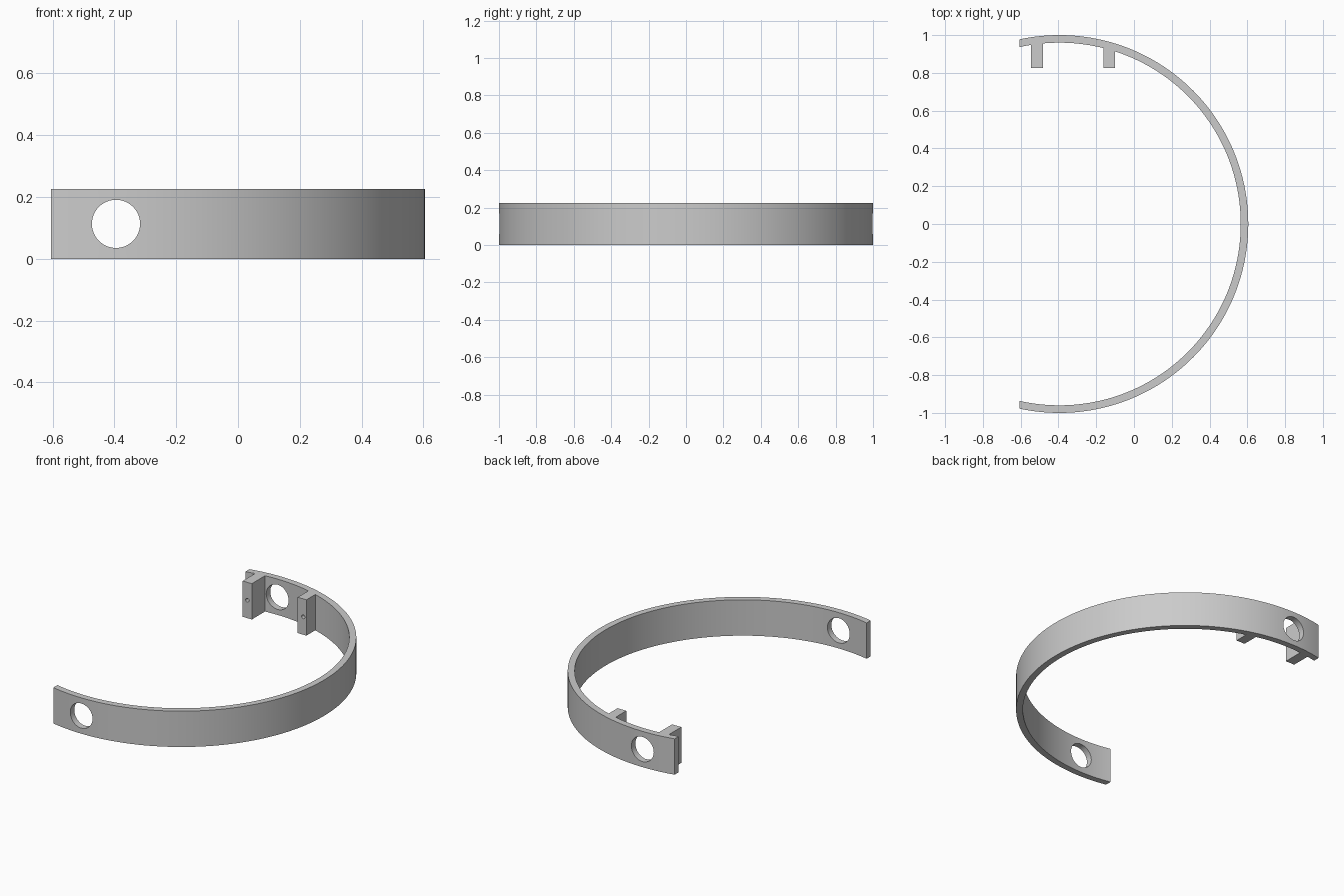
import bpy, bmesh
from math import acos, cos, sin, sqrt, pi, radians

if "Cube" in bpy.data.objects:
    bpy.data.objects.remove(bpy.data.objects["Cube"], do_unlink=True)

CX, R_OUT, R_IN, HEIGHT, END_X = -0.395, 1.0, 0.96, 0.226, -0.605

grey = bpy.data.materials.new("plain grey")
grey.use_nodes = True
colour = (0.6, 0.6, 0.6, 1)
grey.diffuse_color = colour
grey.node_tree.nodes["Principled BSDF"].inputs["Base Color"].default_value = colour


def arc(radius, steps=160):
    """Arc about the ring centre, ending on the straight cut at END_X."""
    a = acos((END_X - CX) / radius)
    angles = [-a + 2 * a * i / steps for i in range(steps + 1)]
    return [(CX + radius * cos(t), radius * sin(t)) for t in angles]


def extrude(name, outline):
    """Solid with the given plan outline and the full band height."""
    bm = bmesh.new()
    face = bm.faces.new([bm.verts.new((x, y, 0)) for x, y in outline])
    top = bmesh.ops.extrude_face_region(bm, geom=[face])["geom"]
    bmesh.ops.translate(bm, vec=(0, 0, HEIGHT),
                        verts=[v for v in top if isinstance(v, bmesh.types.BMVert)])
    bmesh.ops.recalc_face_normals(bm, faces=bm.faces)
    mesh = bpy.data.meshes.new(name)
    bm.to_mesh(mesh)
    bm.free()
    mesh.materials.append(grey)
    obj = bpy.data.objects.new(name, mesh)
    bpy.context.collection.objects.link(obj)
    return obj


def drill(obj, x, y, radius, length):
    """Cut a round hole along y at mid height."""
    bpy.ops.mesh.primitive_cylinder_add(vertices=48, radius=radius, depth=length,
                                        location=(x, y, HEIGHT / 2),
                                        rotation=(pi / 2, 0, 0))
    cutter = bpy.context.object
    cutter.name = obj.name + "_hole_cutter"
    cutter.data.materials.append(grey)
    cutter.hide_render = True
    cutter.hide_set(True)
    cutter.display_type = 'WIRE'
    mod = obj.modifiers.new("hole", 'BOOLEAN')
    mod.operation, mod.solver, mod.object = 'DIFFERENCE', 'EXACT', cutter
    bpy.context.view_layer.objects.active = obj
    bpy.ops.object.modifier_apply(modifier=mod.name)
    bpy.data.objects.remove(cutter, do_unlink=True)


# Curved band with a large hole near each end
band = extrude("curved_band", arc(R_OUT) + arc(R_IN)[::-1])
drill(band, CX, 0, 0.078, 3)

# Mounting posts reaching inward from the back end, each with a screw hole
posts = []
for name, x0, x1, hole_x in (("outer_post", -0.545, -0.481, -0.513),
                             ("inner_post", -0.161, -0.100, -0.122)):
    back = [(x, sqrt(R_IN ** 2 - (x - CX) ** 2) + 0.004) for x in (x1, x0)]
    post = extrude(name, [(x0, 0.825), (x1, 0.825)] + back)
    drill(post, hole_x, 0.825, 0.012, 0.12)
    posts.append(post)

# Smooth curves, sharp edges
bpy.ops.object.select_all(action='DESELECT')
for obj in [band] + posts:
    obj.select_set(True)
bpy.context.view_layer.objects.active = band
bpy.ops.object.shade_smooth_by_angle(angle=radians(30))
